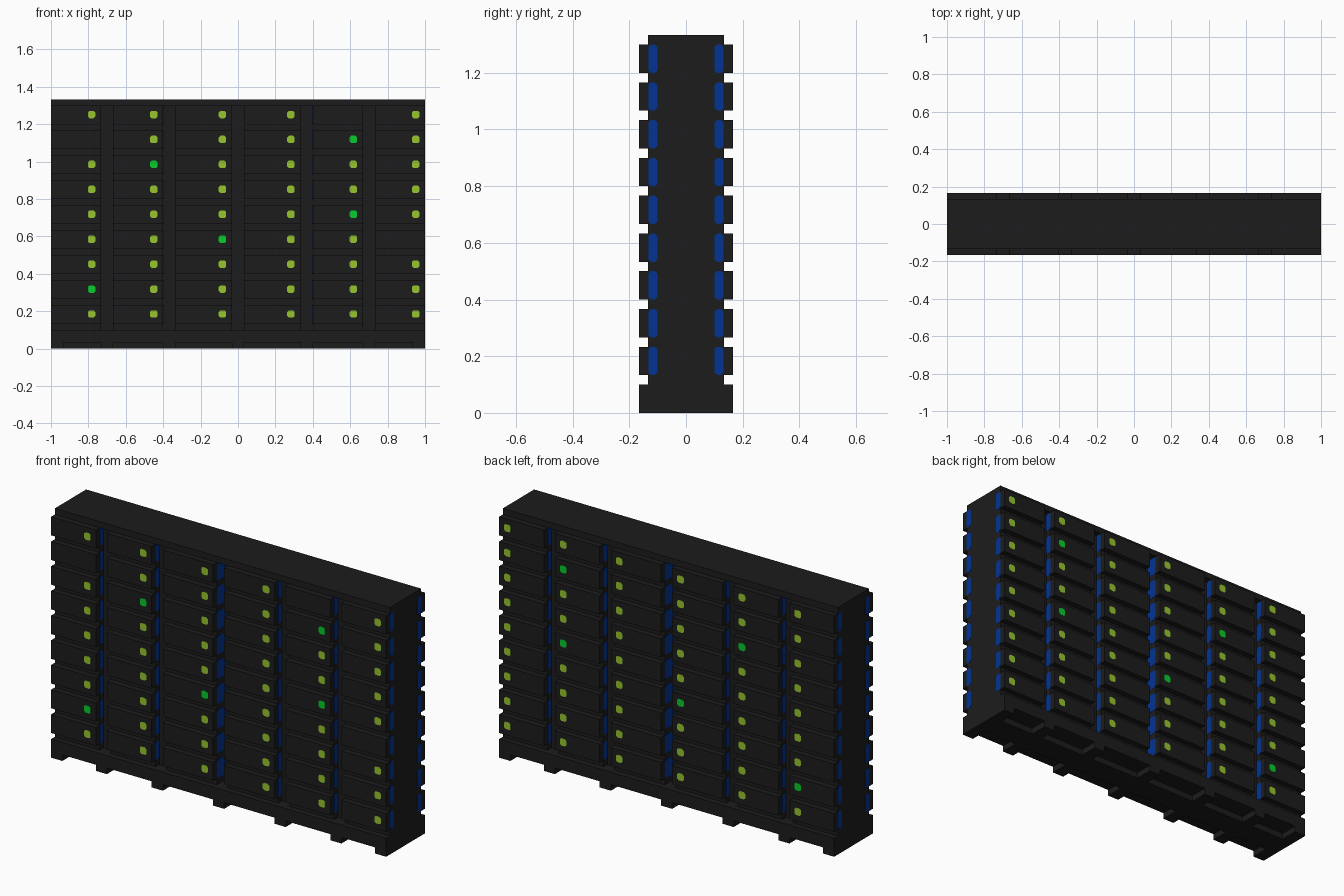
import bpy, bmesh

if "Cube" in bpy.data.objects:
    bpy.data.objects.remove(bpy.data.objects["Cube"])

def material(name, rgb):
    m = bpy.data.materials.new(name)
    m.diffuse_color = (*rgb, 1)
    m.use_nodes = True
    m.node_tree.nodes["Principled BSDF"].inputs["Base Color"].default_value = m.diffuse_color
    return m

BLACK = material("charcoal", (0.0115, 0.0115, 0.0115))
BLUE = material("blue", (0.001, 0.034, 0.29))
LIME = material("lime", (0.305, 0.56, 0.027))
GREEN = material("green", (0.002, 0.6, 0.024))

def finish(bm, name, mat):
    bmesh.ops.recalc_face_normals(bm, faces=bm.faces)
    me = bpy.data.meshes.new(name)
    bm.to_mesh(me)
    bm.free()
    me.materials.append(mat)
    ob = bpy.data.objects.new(name, me)
    bpy.context.collection.objects.link(ob)
    return ob

def prism(bm, ring, offset):
    """Extrude a closed ring of points along an offset."""
    a = [bm.verts.new(p) for p in ring]
    b = [bm.verts.new([p[i] + offset[i] for i in range(3)]) for p in ring]
    n = len(a)
    bm.faces.new(a)
    bm.faces.new(b[::-1])
    for i in range(n):
        bm.faces.new((a[i], a[(i + 1) % n], b[(i + 1) % n], b[i]))

def box(bm, x0, x1, y0, y1, z0, z1):
    prism(bm, [(x0, y0, z0), (x1, y0, z0), (x1, y1, z0), (x0, y1, z0)], (0, 0, z1 - z0))

def chamfered(a, b, z, t, c):
    """Rectangle outline with cut corners."""
    return [(a + c, z), (b - c, z), (b, z + c), (b, t - c),
            (b - c, t), (a + c, t), (a, t - c), (a, z + c)]

# Layout: six columns split by vertical channels, nine rows of modules
COLUMNS = [(-1, -.733), (-.667, -.4), (-.333, -.033), (.033, .333), (.4, .667), (.733, 1)]
ROWS = [0.1333 * (i + 1) for i in range(9)]
D_IN, D_CORE, D_BODY, D_OUT = 0.067, 0.1, 0.1335, 0.165
SIDES = (-1, 1)

# Inner core, shallower at the middle channel
bm = bmesh.new()
box(bm, -1, -.033, -D_CORE, D_CORE, .033, 1.3)
box(bm, .033, 1, -D_CORE, D_CORE, .033, 1.3)
box(bm, -.033, .033, -D_IN, D_IN, .033, 1.3)
finish(bm, "core", BLACK)

# Flat roof
bm = bmesh.new()
box(bm, -1, 1, -D_BODY, D_BODY, 1.3, 1.333)
finish(bm, "roof", BLACK)

# Base plinth with a central keel and feet along both edges
bm = bmesh.new()
box(bm, -1, 1, -D_OUT, D_OUT, .033, .1)
box(bm, -1, 1, -D_IN, D_IN, 0, .033)
finish(bm, "base", BLACK)
feet = [(-1, -.933), (.933, 1)]
feet += [(COLUMNS[i][1], COLUMNS[i + 1][0]) for i in range(5)]
bm = bmesh.new()
for s in SIDES:
    for x0, x1 in feet:
        box(bm, x0, x1, s * D_IN, s * D_OUT, 0, .033)
finish(bm, "feet", BLACK)

# Column backs, and protruding modules
backs, modules = bmesh.new(), bmesh.new()
for s in SIDES:
    for x0, x1 in COLUMNS:
        box(backs, x0, x1, s * D_CORE, s * D_BODY, .1, 1.3)
        for z in ROWS:
            box(modules, x0, x1, s * D_BODY, s * D_OUT, z, z + .1)
finish(backs, "column_backs", BLACK)
finish(modules, "modules", BLACK)

# Blue chamfered end panels, showing just proud of each column's ends
bm = bmesh.new()
e = .001
for s in SIDES:
    for i, (x0, x1) in enumerate(COLUMNS):
        inner = D_IN if i in (2, 3) else D_CORE
        for z in ROWS:
            ring = chamfered(inner, D_BODY - .0005, z, z + .1, .01)
            prism(bm, [(x0 - e, s * y, h) for y, h in ring], (x1 - x0 + 2 * e, 0, 0))
finish(bm, "end_panels", BLUE)

# Status lights near the right end of each module
green_at = {(0, 1), (1, 6), (2, 3), (4, 4), (4, 7)}
missing_front = {(0, 7), (4, 8), (5, 3)}
lime, green = bmesh.new(), bmesh.new()
for s in SIDES:
    for i, (x0, x1) in enumerate(COLUMNS):
        for j, z in enumerate(ROWS):
            if s < 0 and (i, j) in missing_front:
                continue
            cx, cz, r = x1 - .05, z + .052, .02
            ring = chamfered(cx - r, cx + r, cz - r, cz + r, .0085)
            prism(green if (i, j) in green_at else lime,
                  [(x, s * D_OUT, h) for x, h in ring], (0, s * .001, 0))
finish(lime, "lime_lights", LIME)
finish(green, "green_lights", GREEN)
